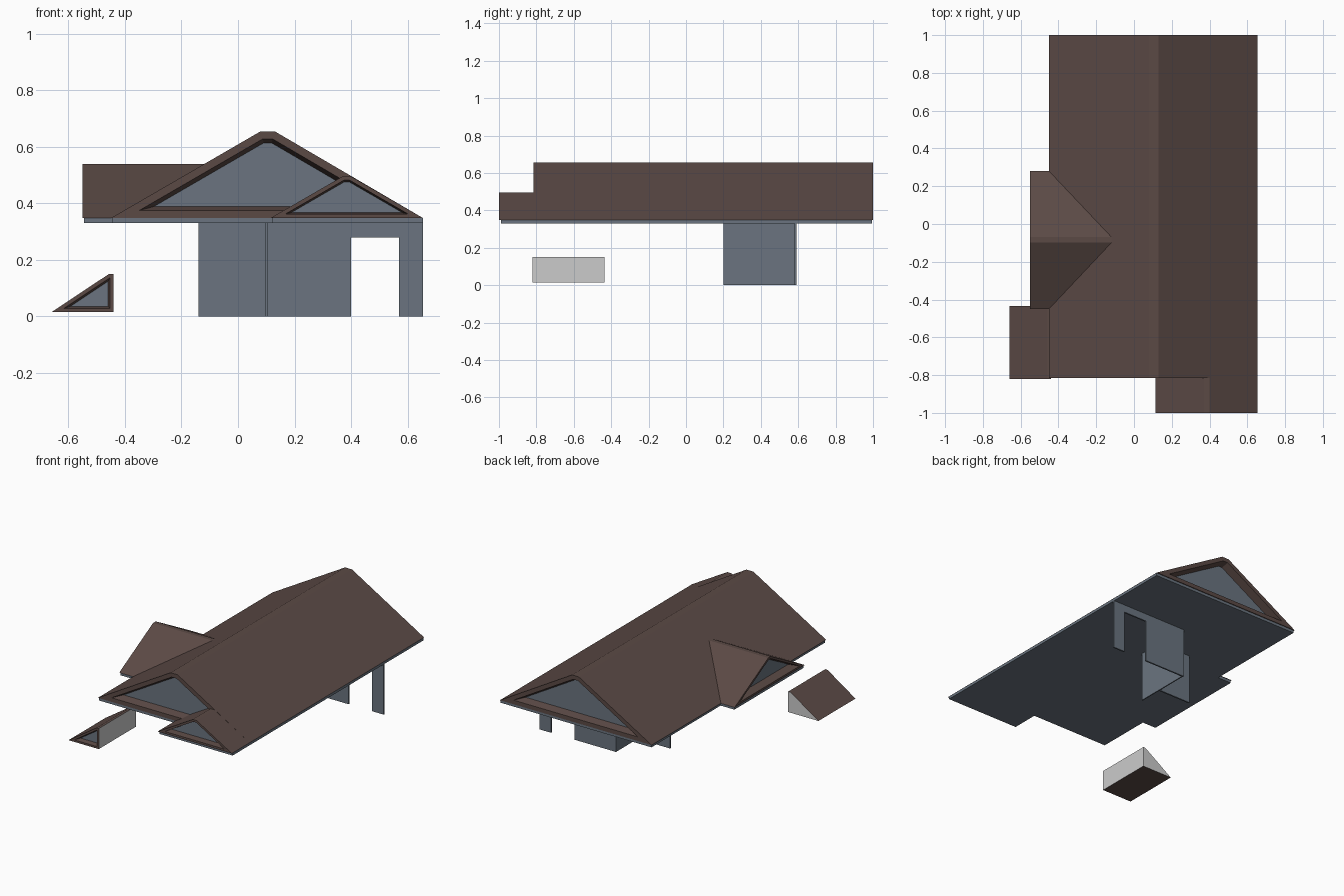
import bpy, bmesh
from mathutils import Vector

if "Cube" in bpy.data.objects:
    bpy.data.objects.remove(bpy.data.objects["Cube"])


def material(name, rgb):
    m = bpy.data.materials.new(name)
    m.diffuse_color = (*rgb, 1)
    m.use_nodes = True
    m.node_tree.nodes["Principled BSDF"].inputs["Base Color"].default_value = m.diffuse_color
    return m


BROWN = material("roof_brown", (0.105, 0.068, 0.060))
SLATE = material("slate", (0.145, 0.175, 0.215))
GREY = material("plain_grey", (0.8, 0.8, 0.8))


def finish(name, bm, mats):
    me = bpy.data.meshes.new(name)
    bm.to_mesh(me)
    bm.free()
    for m in mats:
        me.materials.append(m)
    ob = bpy.data.objects.new(name, me)
    bpy.context.collection.objects.link(ob)
    return ob


def extrude_profile(pts, a, b, axis):
    """Solid made by sweeping a 2D profile from a to b along an axis."""
    place = {"x": lambda u, v, t: (t, u, v),
             "y": lambda u, v, t: (u, t, v),
             "z": lambda u, v, t: (u, v, t)}[axis]
    bm = bmesh.new()
    lo = [bm.verts.new(place(u, v, a)) for u, v in pts]
    hi = [bm.verts.new(place(u, v, b)) for u, v in pts]
    bm.faces.new(lo)
    bm.faces.new(hi)
    n = len(pts)
    for i in range(n):
        j = (i + 1) % n
        bm.faces.new((lo[i], lo[j], hi[j], hi[i]))
    bmesh.ops.recalc_face_normals(bm, faces=bm.faces)
    return bm


def gable_roof(name, pts, a, b, axis, open_ends, frame, lip, depth, grey_dirs=()):
    """Roof prism whose open ends get a frame and a sunk slate panel."""
    bm = extrude_profile(pts, a, b, axis)
    bm.normal_update()

    def facing(d):
        return [f for f in bm.faces if f.normal.dot(Vector(d)) > 0.99]

    for d in grey_dirs:
        for f in facing(d):
            f.material_index = 2
    for d in open_ends:
        panel = facing(d)
        bmesh.ops.inset_individual(bm, faces=panel, thickness=frame, use_even_offset=True)
        bmesh.ops.inset_individual(bm, faces=panel, thickness=lip, depth=-depth,
                                   use_even_offset=True)
        for f in panel:
            f.material_index = 1
    return finish(name, bm, (BROWN, SLATE, GREY))


def box(name, x0, x1, y0, y1, z0, z1):
    bm = extrude_profile([(x0, y0), (x1, y0), (x1, y1), (x0, y1)], z0, z1, "z")
    return finish(name, bm, (SLATE,))


FRONT, BACK, LEFT, RIGHT = (0, -1, 0), (0, 1, 0), (-1, 0, 0), (1, 0, 0)
EAVE = 0.348

# Roofs: long main roof, small front gable, left dormer
gable_roof("main_roof", [(-0.45, EAVE), (0.655, EAVE), (0.13, 0.655), (0.08, 0.655)],
           -0.815, 1.0, "y", (FRONT, BACK), 0.027, 0.014, 0.05)
gable_roof("front_gable", [(0.115, EAVE), (0.655, EAVE), (0.399, 0.496), (0.371, 0.496)],
           -1.0, -0.76, "y", (FRONT,), 0.014, 0.006, 0.04)
gable_roof("left_dormer", [(-0.45, EAVE), (0.28, EAVE), (-0.07, 0.54), (-0.098, 0.54)],
           -0.55, -0.11, "x", (LEFT,), 0.014, 0.008, 0.06)

# Low lean-to roof standing apart at the front left
gable_roof("lean_to_roof", [(-0.66, 0.015), (-0.44, 0.015), (-0.44, 0.15), (-0.457, 0.15)],
           -0.82, -0.435, "y", (FRONT,), 0.013, 0.007, 0.03, (RIGHT, BACK))

# Ceiling slab following the roof outline
outline = [(-0.445, -0.81), (0.12, -0.81), (0.12, -0.99), (0.654, -0.99), (0.654, 0.995),
           (-0.445, 0.995), (-0.445, 0.275), (-0.545, 0.275), (-0.545, -0.445), (-0.445, -0.445)]
finish("ceiling_slab", extrude_profile(outline, 0.33, EAVE, "z"), (SLATE,))

# Partition walls below, with a doorway in the rear one
door_wall = [(0.095, 0), (0.40, 0), (0.40, 0.28), (0.57, 0.28), (0.57, 0),
             (0.655, 0), (0.655, 0.332), (0.095, 0.332)]
finish("doorway_wall", extrude_profile(door_wall, 0.58, 0.59, "y"), (SLATE,))
box("cross_wall", 0.097, 0.104, 0.20, 0.585, 0, 0.332)
box("side_wall", -0.14, 0.10, 0.355, 0.365, 0, 0.332)
